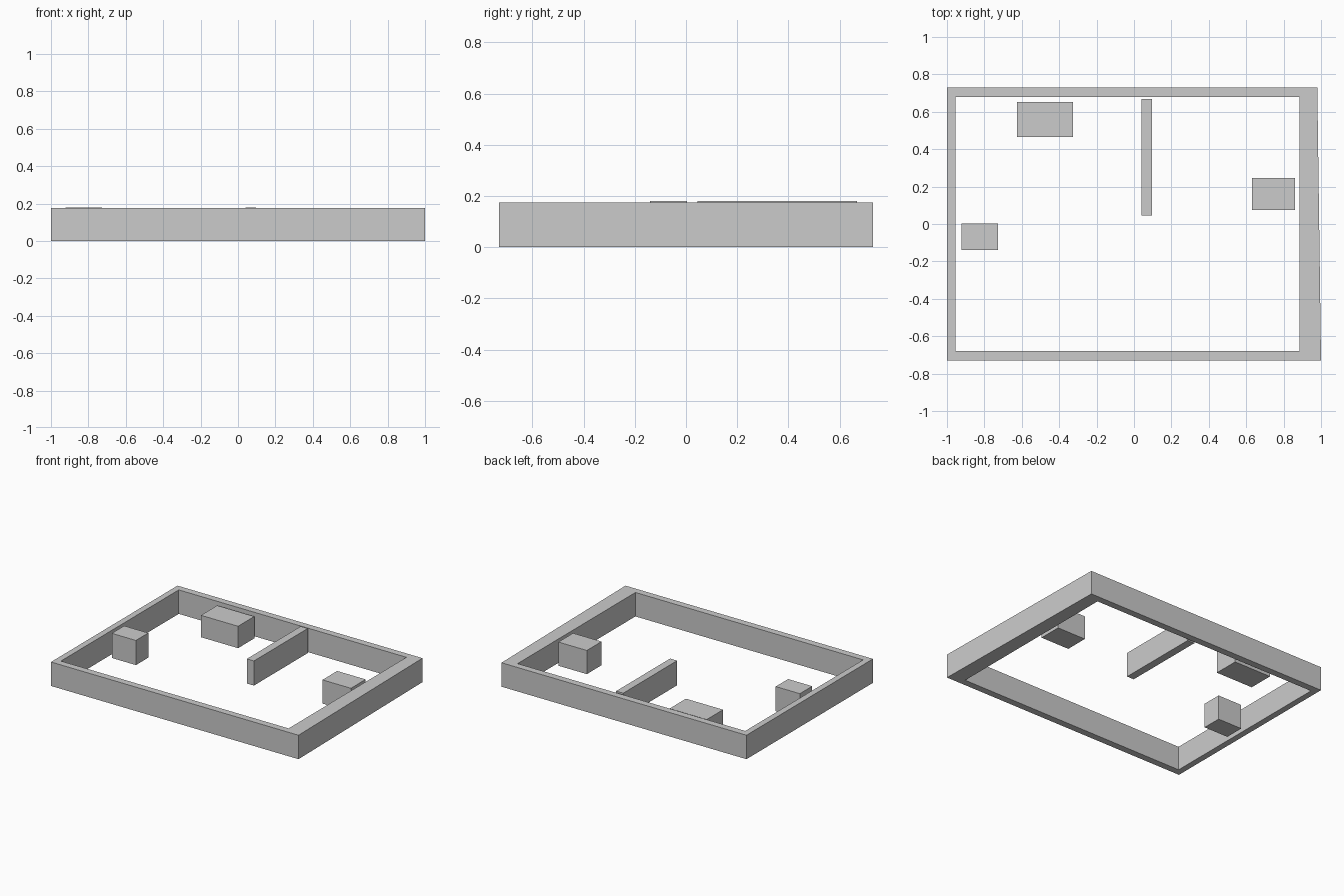
import bpy, bmesh

if "Cube" in bpy.data.objects:
    bpy.data.objects.remove(bpy.data.objects["Cube"])

WALL_H = 0.175


def add_object(name, bm):
    bmesh.ops.recalc_face_normals(bm, faces=bm.faces)
    mesh = bpy.data.meshes.new(name)
    bm.to_mesh(mesh)
    bm.free()
    bpy.context.collection.objects.link(bpy.data.objects.new(name, mesh))


def ring(name, outer, inner, height):
    """Closed wall between two matching outlines."""
    bm = bmesh.new()
    loops = [[bm.verts.new((x, y, z)) for x, y in pts]
             for pts, z in ((outer, 0), (outer, height), (inner, height), (inner, 0))]
    n = len(outer)
    for k in range(4):
        a, b = loops[k], loops[(k + 1) % 4]
        for i in range(n):
            j = (i + 1) % n
            bm.faces.new((a[i], a[j], b[j], b[i]))
    add_object(name, bm)


def block(name, x0, x1, y0, y1, height):
    """Box standing on the floor."""
    bm = bmesh.new()
    bmesh.ops.create_cube(bm, size=1)
    bmesh.ops.scale(bm, verts=bm.verts, vec=(x1 - x0, y1 - y0, height))
    bmesh.ops.translate(bm, verts=bm.verts,
                        vec=((x0 + x1) / 2, (y0 + y1) / 2, height / 2))
    add_object(name, bm)


# Perimeter wall, with a slightly slanted thicker right side
ring("perimeter_wall",
     [(-1, -0.73), (1, -0.73), (0.98, 0.73), (-1, 0.73)],
     [(-0.955, -0.68), (0.885, -0.68), (0.885, 0.68), (-0.955, 0.68)],
     WALL_H)

# Partition and free-standing blocks inside
block("partition_wall", 0.04, 0.097, 0.045, 0.667, 0.18)
block("back_block", -0.625, -0.325, 0.465, 0.652, 0.16)
block("left_block", -0.922, -0.727, -0.14, 0.003, 0.18)
block("right_block", 0.63, 0.86, 0.075, 0.245, 0.173)
